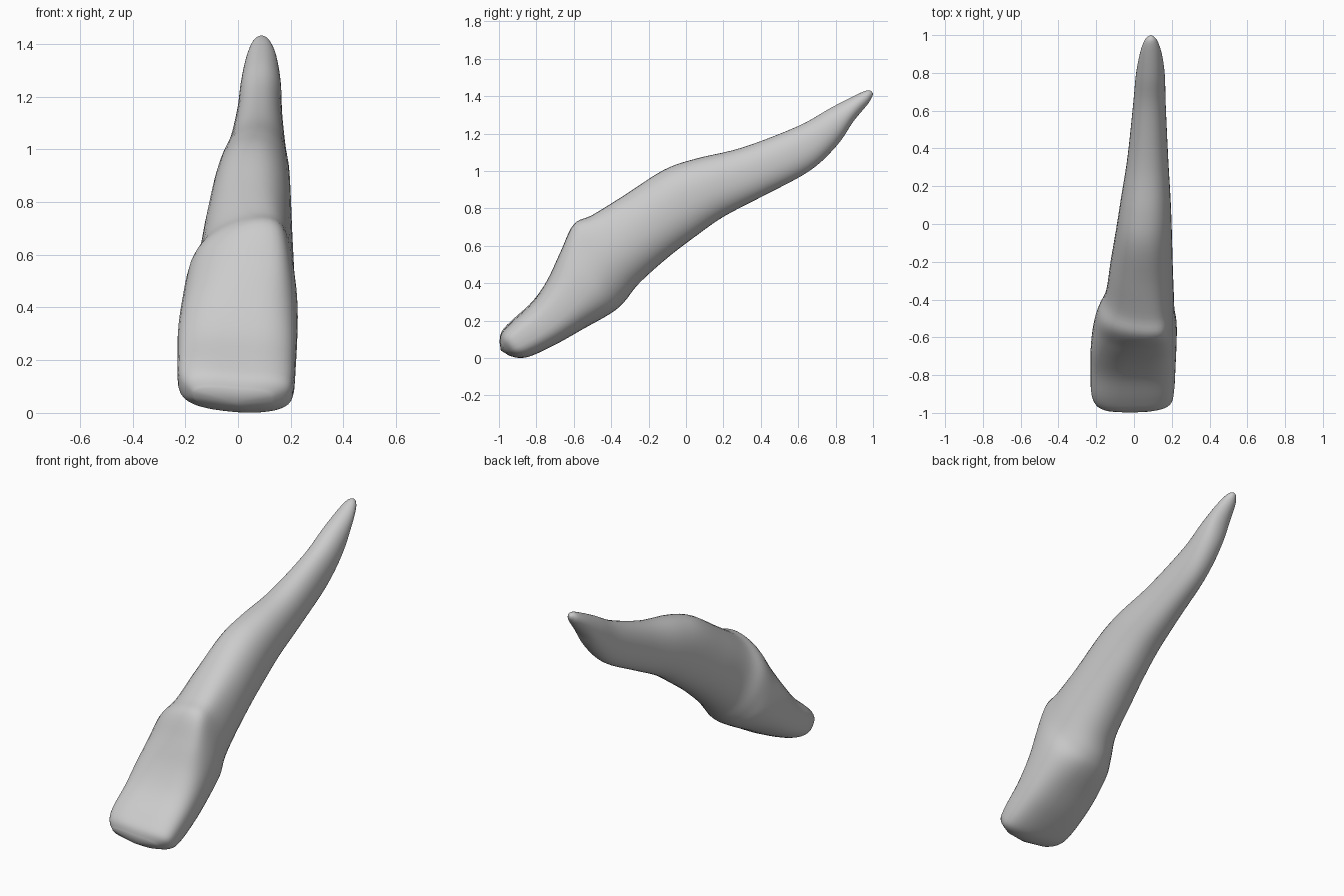
import bpy, bmesh, math
from mathutils import Vector

# Cross-sections from cutting edge to root tip:
# upper y, z | lower y, z | left x, right x | squareness | ridge shift
S = [
    (-0.997, 0.085, -0.945, 0.012, -0.17, 0.13, 0.75, 0.0),
    (-0.985, 0.135, -0.890, 0.000, -0.208, 0.195, 0.68, 0.0),
    (-0.930, 0.195, -0.820, 0.013, -0.228, 0.213, 0.65, 0.0),
    (-0.820, 0.300, -0.680, 0.080, -0.230, 0.220, 0.68, 0.01),
    (-0.740, 0.420, -0.540, 0.160, -0.228, 0.225, 0.75, 0.03),
    (-0.670, 0.570, -0.400, 0.240, -0.212, 0.226, 0.85, 0.07),
    (-0.600, 0.715, -0.330, 0.300, -0.190, 0.215, 0.95, 0.08),
    (-0.500, 0.765, -0.250, 0.400, -0.150, 0.211, 0.95, 0.05),
    (-0.330, 0.870, -0.100, 0.535, -0.125, 0.205, 0.92, 0.02),
    (-0.120, 1.005, 0.050, 0.650, -0.095, 0.200, 0.90, 0.0),
    (0.050, 1.065, 0.200, 0.755, -0.070, 0.194, 0.90, 0.0),
    (0.300, 1.125, 0.400, 0.860, -0.035, 0.181, 0.90, 0.0),
    (0.600, 1.240, 0.660, 1.000, -0.005, 0.168, 0.92, 0.0),
    (0.770, 1.335, 0.810, 1.140, 0.010, 0.163, 0.95, 0.0),
    (0.900, 1.402, 0.895, 1.265, 0.030, 0.148, 1.0, 0.0),
    (0.965, 1.430, 0.970, 1.355, 0.053, 0.125, 1.0, 0.0),
    (0.992, 1.427, 0.995, 1.395, 0.075, 0.105, 1.0, 0.0),
]
SIDES, STEPS = 40, 5


def spline(a, b, c, d, t):
    return 0.5 * (2*b + (c-a)*t + (2*a-5*b+4*c-d)*t*t + (3*b-a-3*c+d)*t**3)


def power(v, p):
    return math.copysign(abs(v) ** p, v)


def section(i, t):
    n = len(S) - 1
    quad = [S[max(0, min(n, i + k))] for k in (-1, 0, 1, 2)]
    return [spline(*vals, t) for vals in zip(*quad)]


def ring(bm, s):
    uy, uz, ly, lz, x0, x1, p, shift = s
    mid = Vector(((x0+x1)/2, (uy+ly)/2, (uz+lz)/2))
    half = Vector((0, (uy-ly)/2, (uz-lz)/2))
    tilt = 0.10 * max(0, min(1, (-0.5 - mid.y) / 0.4))
    verts = []
    for k in range(SIDES):
        a = 2 * math.pi * k / SIDES
        u, v = power(math.cos(a), p), power(math.sin(a), p)
        co = mid + half * v
        co.x += (x1-x0)/2 * u + shift * max(0, v) * (1-u*u)
        # crown's cutting edge slopes across its width
        co.z += tilt * max(0, 0.02 - co.x)
        verts.append(bm.verts.new(co))
    return verts


# Tooth: crown and root as one loft
bm = bmesh.new()
rings = [ring(bm, section(i, j / STEPS)) for i in range(len(S) - 1) for j in range(STEPS)]
rings.append(ring(bm, S[-1]))
for a, b in zip(rings, rings[1:]):
    for k in range(SIDES):
        m = (k + 1) % SIDES
        bm.faces.new((a[k], a[m], b[m], b[k]))

# Rounded end caps
for loop, co in ((rings[0], (-0.01, -0.990, 0.040)), (rings[-1], (0.09, 1.0, 1.413))):
    centre = bm.verts.new(co)
    for k in range(SIDES):
        bm.faces.new((loop[k], loop[(k + 1) % SIDES], centre))
bmesh.ops.recalc_face_normals(bm, faces=bm.faces)
for f in bm.faces:
    f.smooth = True

mesh = bpy.data.meshes.new("tooth")
bm.to_mesh(mesh)
bm.free()
tooth = bpy.data.objects.new("tooth", mesh)
bpy.context.collection.objects.link(tooth)
